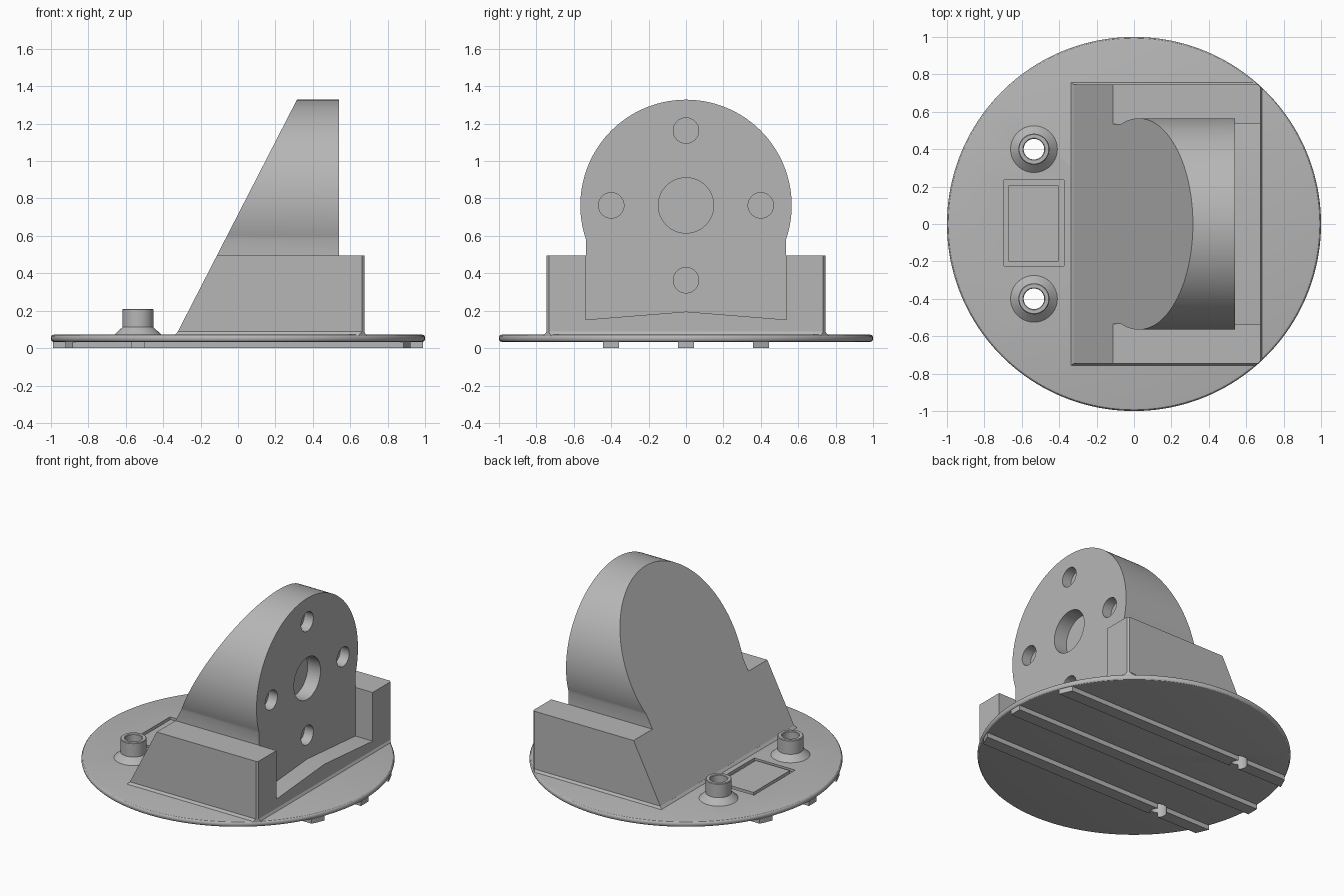
import bpy
import bmesh
from math import cos, sin, pi, radians, sqrt, asin
from mathutils import Matrix, Vector

cube = bpy.data.objects.get("Cube")
if cube:
    bpy.data.objects.remove(cube, do_unlink=True)

GREY = (0.47, 0.47, 0.47, 1.0)
grey = bpy.data.materials.new("plain grey")
grey.use_nodes = True
grey.diffuse_color = GREY
grey.node_tree.nodes["Principled BSDF"].inputs["Base Color"].default_value = GREY

PLATE_BOTTOM, PLATE_TOP = 0.033, 0.072
PEG_X, PEG_Y, BORE = -0.535, 0.4, 0.055


def finish(name, bm):
    bmesh.ops.recalc_face_normals(bm, faces=bm.faces)
    mesh = bpy.data.meshes.new(name)
    bm.to_mesh(mesh)
    bm.free()
    mesh.materials.append(grey)
    ob = bpy.data.objects.new(name, mesh)
    bpy.context.collection.objects.link(ob)
    return ob


def prism(name, profile, axis, start, end):
    """Extrude a 2D profile: (y, z) along x, or (x, y) along z."""
    def place(p, t):
        return (t, p[0], p[1]) if axis == "x" else (p[0], p[1], t)
    bm = bmesh.new()
    face = bm.faces.new([bm.verts.new(place(p, start)) for p in profile])
    new = bmesh.ops.extrude_face_region(bm, geom=[face])["geom"]
    verts = [v for v in new if isinstance(v, bmesh.types.BMVert)]
    bmesh.ops.translate(bm, verts=verts, vec=Vector(place((0, 0), end - start)))
    return finish(name, bm)


def rect(a0, a1, b0, b1):
    return [(a0, b0), (a1, b0), (a1, b1), (a0, b1)]


def circle(a, b, r, n=48):
    return [(a + r * cos(2 * pi * i / n), b + r * sin(2 * pi * i / n)) for i in range(n)]


def lathe(name, profile, x=0, y=0, steps=64):
    """Spin an (r, z) profile around a vertical axis."""
    bm = bmesh.new()
    verts = [bm.verts.new((r, 0, z)) for r, z in profile]
    edges = [bm.edges.new(pair) for pair in zip(verts, verts[1:] + verts[:1])]
    bmesh.ops.spin(bm, geom=verts + edges, cent=(0, 0, 0), axis=(0, 0, 1),
                   angle=2 * pi, steps=steps)
    bmesh.ops.remove_doubles(bm, verts=bm.verts, dist=1e-5)
    bmesh.ops.translate(bm, verts=bm.verts, vec=(x, y, 0))
    return finish(name, bm)


def combine(ob, tool, operation="DIFFERENCE"):
    mod = ob.modifiers.new("combine", "BOOLEAN")
    mod.operation, mod.solver, mod.object = operation, "EXACT", tool
    bpy.context.view_layer.objects.active = ob
    bpy.ops.object.modifier_apply(modifier=mod.name)
    bpy.data.objects.remove(tool, do_unlink=True)


def smooth(ob):
    bpy.ops.object.select_all(action="DESELECT")
    ob.select_set(True)
    bpy.context.view_layer.objects.active = ob
    bpy.ops.object.shade_smooth_by_angle(angle=radians(30))


def drill_pegs(ob, sides=(-1, 1)):
    for s in sides:
        combine(ob, prism("bore_cutter", circle(PEG_X, s * PEG_Y, BORE), "z", -0.1, 0.5))


def disc_clip():
    return prism("rim_clip", circle(0, 0, 0.997, 160), "z", -0.1, 2)


# Round base plate with a softened rim
r = 0.016
rim = [(1 - r + r * cos(a), PLATE_BOTTOM + r + r * sin(a))
       for a in (-pi / 2, -pi / 3, -pi / 6, 0)]
rim += [(p, PLATE_TOP + PLATE_BOTTOM - z) for p, z in reversed(rim)]
plate = lathe("base_plate", [(0, PLATE_BOTTOM)] + rim + [(0, PLATE_TOP)], steps=160)
drill_pegs(plate)

# Shallow frame groove: pocket with a flush panel left inside
combine(plate, prism("pocket_cutter", rect(-0.695, -0.375, -0.225, 0.235), "z", 0.052, 0.2))
prism("label_panel", rect(-0.67, -0.405, -0.2, 0.205), "z", 0.045, PLATE_TOP)
smooth(plate)

# Runners underneath, ends following the rim
for name, y in (("right", -0.4), ("middle", 0), ("left", 0.4)):
    h = 0.043
    end = [(sqrt(max(0, 0.98 - v * v)), v)
           for v in (y - h, y - h / 2, y, y + h / 2, y + h)]
    outline = end + [(-x, v) for x, v in reversed(end)]
    runner = prism(name + "_runner", outline, "z", 0, PLATE_BOTTOM + 0.005)
    if y:
        drill_pegs(runner, [1 if y > 0 else -1])

# Hollow pegs with flared feet
for name, s in (("right", -1), ("left", 1)):
    peg = lathe(name + "_peg",
                [(0.125, PLATE_TOP), (0.083, 0.112), (0.083, 0.206), (0.079, 0.21),
                 (0.059, 0.21), (BORE, 0.206), (BORE, 0.04), (0.08, 0.04)],
                PEG_X, s * PEG_Y)
    smooth(peg)

# Mount: wide block joined to a round-topped head
mount = prism("motor_mount", rect(-0.745, 0.745, 0.06, 0.495), "x", -0.6, 0.675)
CZ, R, NECK = 0.763, 0.565, 0.535
start = -asin(sqrt(R * R - NECK * NECK) / R)
arc = [start + (pi - 2 * start) * i / 96 for i in range(97)]
head = [(R * cos(a), CZ + R * sin(a)) for a in arc]
head = [(NECK, 0.3)] + head + [(-NECK, 0.3)]
combine(mount, prism("head", head, "x", -0.5, 0.65), "UNION")

# Recess behind the mounting face, with a peaked floor
half = [(0.536, 0.152), (0.536, 0.54), (0.9, 0.54), (0.9, 1.6)]
recess = [(0, 0.195)] + half + [(-y, z) for y, z in reversed(half)]
combine(mount, prism("recess_cutter", recess, "x", 0.54, 0.9))

# Blind holes in the mounting face
for y, z, radius, depth in ((0, CZ, 0.148, 0.1), (0, CZ + 0.4, 0.068, 0.07),
                            (0, CZ - 0.4, 0.068, 0.07), (-0.4, CZ, 0.068, 0.07),
                            (0.4, CZ, 0.068, 0.07)):
    combine(mount, prism("hole_cutter", circle(y, z, radius), "x", 0.54 - depth, 0.8))

# Sloping face and rim-trimmed corners
bm = bmesh.new()
bm.from_mesh(mount.data)
foot, top = Vector((-0.33, 0, PLATE_TOP)), Vector((0.315, 0, 1.328))
along = top - foot
cut = bmesh.ops.bisect_plane(bm, geom=bm.verts[:] + bm.edges[:] + bm.faces[:],
                             plane_co=foot, plane_no=(-along.z, 0, along.x),
                             clear_outer=True)["geom_cut"]
bmesh.ops.contextual_create(bm, geom=[e for e in cut if isinstance(e, bmesh.types.BMEdge)])
bmesh.ops.recalc_face_normals(bm, faces=bm.faces)
bm.to_mesh(mount.data)
bm.free()
combine(mount, disc_clip(), "INTERSECT")
smooth(mount)

# Narrow bevelled skirt where the block meets the plate
bm = bmesh.new()
for x0, x1, y, z in ((-0.343, 0.688, 0.762, 0.065), (-0.322, 0.675, 0.745, 0.088)):
    for px, py in rect(x0, x1, -y, y):
        bm.verts.new((px, py, z))
bmesh.ops.convex_hull(bm, input=bm.verts)
skirt = finish("mount_skirt", bm)
combine(skirt, disc_clip(), "INTERSECT")
